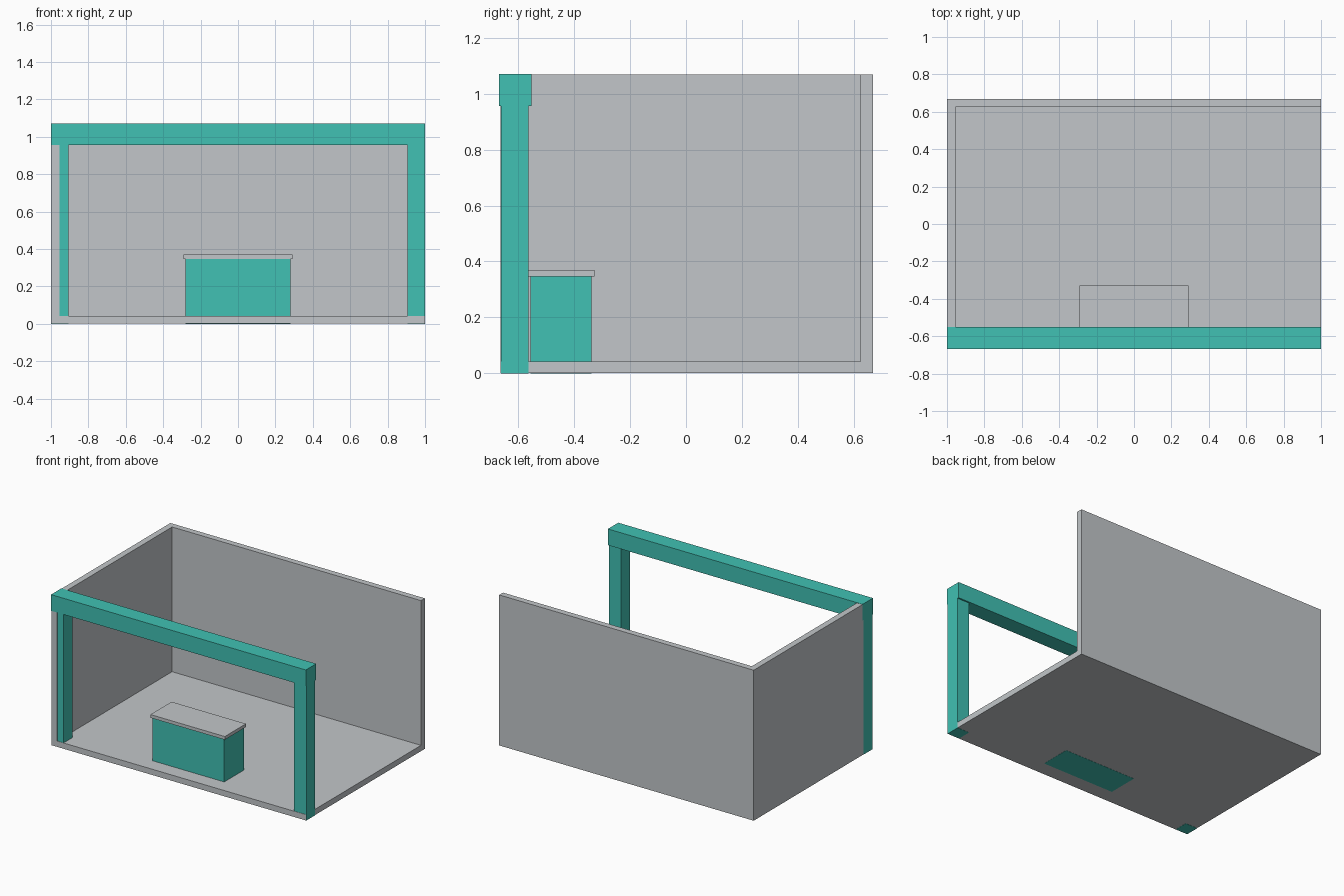
import bpy

if "Cube" in bpy.data.objects:
    bpy.data.objects.remove(bpy.data.objects["Cube"])


def material(name, rgb):
    mat = bpy.data.materials.new(name)
    mat.diffuse_color = (*rgb, 1)
    mat.use_nodes = True
    mat.node_tree.nodes["Principled BSDF"].inputs["Base Color"].default_value = mat.diffuse_color
    return mat


grey = material("light grey", (0.54, 0.565, 0.585))
teal = material("teal", (0.052, 0.533, 0.451))


def box(name, x, y, z, mat):
    """Box spanning the given (low, high) ranges."""
    bpy.ops.mesh.primitive_cube_add(size=1, location=[sum(r) / 2 for r in (x, y, z)])
    obj = bpy.context.object
    obj.name = obj.data.name = name
    obj.scale = [r[1] - r[0] for r in (x, y, z)]
    bpy.ops.object.transform_apply(location=False, rotation=False, scale=True)
    obj.data.materials.append(mat)
    return obj


# Floor and the two walls
FRONT, BACK, TOP = -0.664, 0.668, 1.069
box("floor", (-0.999, 0.999), (FRONT, BACK), (0.001, 0.042), grey)
box("back_wall", (-0.999, 0.999), (0.625, BACK), (0.042, TOP), grey)
box("left_wall", (-0.999, -0.955), (FRONT, 0.625), (0.042, TOP), grey)

# Front frame: two posts carrying a beam
for side, x in (("left", (-1.0, -0.905)), ("right", (0.905, 1.0))):
    box(side + "_post", x, (-0.662, -0.563), (0, 0.956), teal)
box("beam", (-1.0, 1.0), (-0.668, -0.552), (0.956, 1.071), teal)

# Counter with an overhanging top
box("counter_base", (-0.282, 0.282), (-0.557, -0.338), (0, 0.347), teal)
box("counter_top", (-0.292, 0.292), (-0.565, -0.328), (0.347, 0.370), grey)
